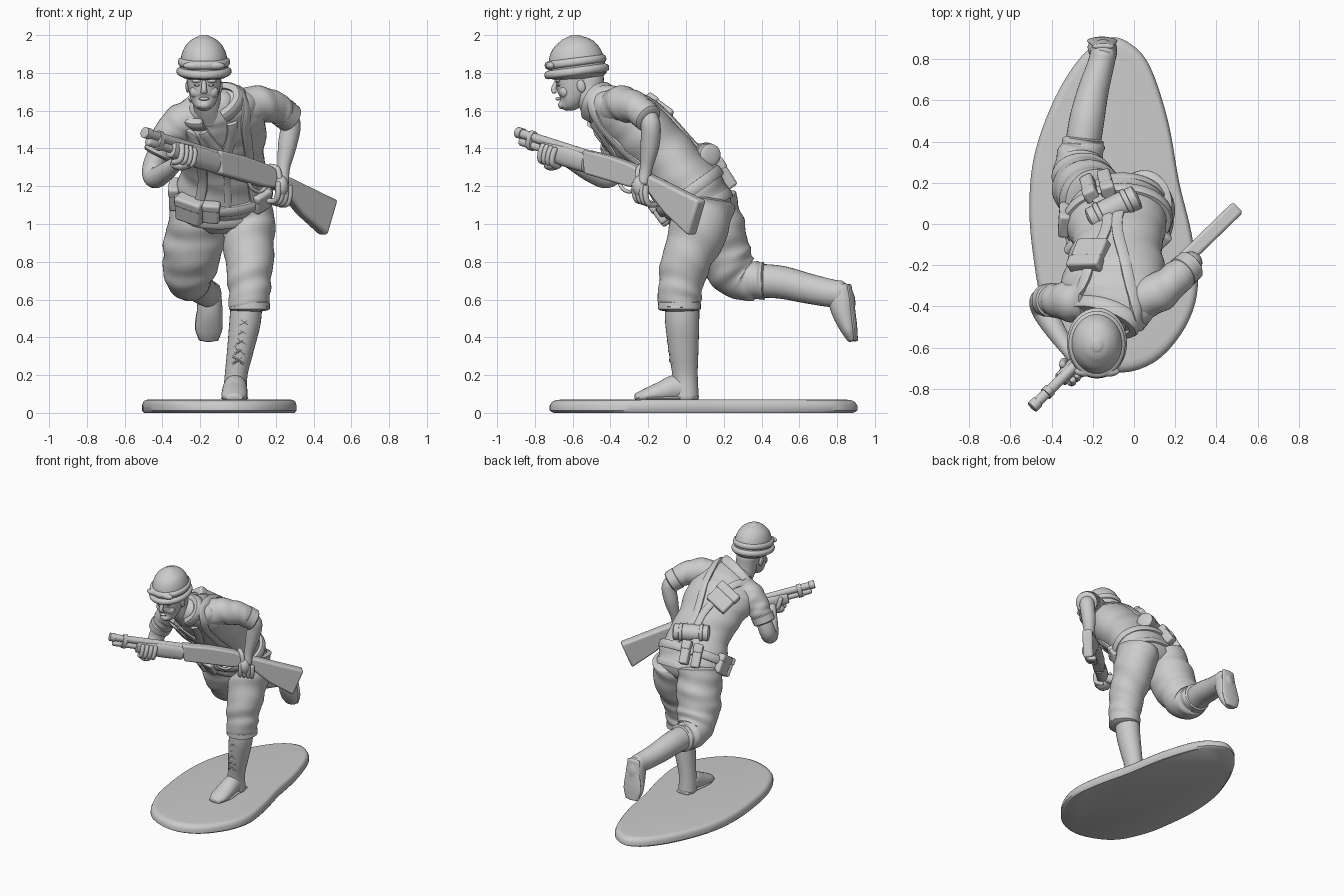
import bpy, bmesh, math
from mathutils import Vector as V, Matrix

XREF, ZREF = V((1, 0, 0)), V((0, 0, 1))

def make(name, bm, bev=0):
    bmesh.ops.recalc_face_normals(bm, faces=bm.faces)
    ob = bpy.data.objects.new(name, bpy.data.meshes.new(name))
    bm.to_mesh(ob.data)
    bm.free()
    bpy.context.collection.objects.link(ob)
    if bev:
        m = ob.modifiers.new("bevel", 'BEVEL')
        m.width, m.segments = bev, 3

def skin(name, rings, bev=0):
    """Closed surface through equal-sized rings of points."""
    bm = bmesh.new()
    rings = [[bm.verts.new(p) for p in r] for r in rings]
    for p, q in zip(rings, rings[1:]):
        for j in range(len(p)):
            bm.faces.new((p[j - 1], p[j], q[j], q[j - 1]))
    bm.faces.new(rings[0])
    bm.faces.new(rings[-1])
    make(name, bm, bev)

def catmull(p, s):
    """Smooth interpolation of tuples at parameter s."""
    i = max(0, min(int(s), len(p) - 2))
    t = s - i
    a, b, c, d = p[max(i - 1, 0)], p[i], p[i + 1], p[min(i + 2, len(p) - 1)]
    return [0.5 * (2 * q + (r - o) * t + (2 * o - 5 * q + 4 * r - u) * t * t
                   + (3 * q - o - 3 * r + u) * t ** 3) for o, q, r, u in zip(a, b, c, d)]

def frame(secs, s, ref):
    ahead, back = catmull(secs, min(s + .05, len(secs) - 1)), catmull(secs, max(s - .05, 0))
    T = (V(ahead[:3]) - V(back[:3])).normalized()
    X = (ref - T * T.dot(ref)).normalized()
    return V(catmull(secs, s)[:3]), T, X, T.cross(X)

def loft(name, secs, ref=XREF, n=28, k=6, fold=(0, 0, 0), end=.5, box=1.0):
    """Skin of elliptical sections (x, y, z, rx, ry) with rounded ends and cloth folds."""
    secs = [tuple(s) if len(s) == 5 else (*s, s[3]) for s in secs]
    N, rings = len(secs) - 1, []
    steps = [(0, -math.sin(a), math.cos(a)) for a in (1.45, 1.0, .5)]
    steps += [(i / k, 0, 1) for i in range(N * k + 1)]
    steps += [(N, math.sin(a), math.cos(a)) for a in (.5, 1.0, 1.45)]
    for s, off, sc in steps:
        c, T, X, Y = frame(secs, s, ref)
        rx, ry = catmull(secs, s)[3:5]
        c, ring = c + T * off * end * min(rx, ry), []
        for j in range(n):
            a = 2 * math.pi * j / n
            f = sc * (1 + fold[0] * math.sin(fold[1] * s + 2.2 * math.cos(a + fold[2]))
                      + fold[0] * .5 * math.sin(fold[1] * 1.7 * s + 3 * math.sin(a + 1)))
            co, si = math.cos(a), math.sin(a)
            ring.append(c + X * rx * f * math.copysign(abs(co) ** box, co)
                        + Y * ry * f * math.copysign(abs(si) ** box, si))
        rings.append(ring)
    skin(name, rings)

def ball(name, loc, size, rot=0):
    bm = bmesh.new()
    m = Matrix.Translation(loc) @ Matrix.Rotation(rot, 4, 'X') @ Matrix.Diagonal((*size, 1))
    bmesh.ops.create_uvsphere(bm, u_segments=20, v_segments=12, radius=1, matrix=m)
    make(name, bm)

# Base: rounded plate
outline = [(-.1, -.72), (.1, -.67), (.25, -.5), (.31, -.3), (.28, -.05), (.22, .2), (.165, .5), (.08, .76),
           (-.01, .87), (-.12, .905), (-.25, .82), (-.38, .62), (-.48, .35), (-.508, .1), (-.49, -.15),
           (-.44, -.4), (-.32, -.62)]
wrapped = outline[-2:] + outline + outline[:3]
edge = [catmull(wrapped, 2 + i / 5) for i in range(len(outline) * 5)]
skin("base", [[(-.1 + (x + .1) * s, .09 + (y - .09) * s, z) for x, y in edge] for z, s in
              ((0, .975), (.012, 1), (.04, 1), (.058, .985), (.068, .96), (.07, .93))])

# Torso: shirt leaning forward
TORSO = [(-.08, .09, 1.06, .235, .17), (-.08, .03, 1.16, .25, .185), (-.08, -.10, 1.33, .22, .168),
         (-.10, -.27, 1.50, .25, .172), (-.12, -.40, 1.59, .235, .13), (-.15, -.47, 1.635, .12, .085)]
TREF = V((1, .08, .13))
loft("shirt", TORSO, TREF, n=48, k=10, fold=(.018, 7, .5))

def on_torso(t, deg):
    c, T, X, Y = frame(TORSO, t, TREF)
    rx, ry = catmull(TORSO, t)[3:5]
    co, si = math.cos(math.radians(deg)), math.sin(math.radians(deg))
    return c + X * rx * co + Y * ry * si, (X * co / rx + Y * si / ry).normalized(), T

def strap(name, path, w=.026, h=.012, k=6):
    """Flat band following the torso through (t, degrees) points."""
    rings = []
    pts = [on_torso(*catmull(path, i / k)) for i in range((len(path) - 1) * k + 1)]
    for i, (p, n, _) in enumerate(pts):
        d = pts[min(i + 1, len(pts) - 1)][0] - pts[max(i - 1, 0)][0]
        side = d.cross(n).normalized() * w
        rings.append([p + side * a + n * h * b for a, b in
                      ((-1, -1), (-1, .7), (-.6, 1.2), (.6, 1.2), (1, .7), (1, -1))])
    skin(name, rings)

def pouch(name, t, deg, size, spin=0, lift=.02):
    """Bevelled box with a flap resting on the torso: width, height, depth."""
    p, n, T = on_torso(t, deg)
    up = (T - n * n.dot(T)).normalized()
    M = Matrix.Translation(p + n * lift) @ Matrix((up.cross(n), up, n)).transposed().to_4x4()
    M = M @ Matrix.Rotation(math.radians(spin), 4, 'Z')
    for part, s, y in (("", size, 0), ("_flap", (size[0] * 1.06, size[1] * .4, size[2] * 1.15), size[1] * .32)):
        bm = bmesh.new()
        bmesh.ops.create_cube(bm, size=1, matrix=M @ Matrix.Translation((0, y, 0)) @ Matrix.Diagonal((*s, 1)))
        make(name + part, bm, .014)

# Belt, collar, suspenders and lapels
strap("belt", [(1.1, a) for a in range(0, 361, 30)], .03, .016)
strap("shirt_hem", [(.3, a) for a in range(0, 361, 30)], .025, .008)
strap("collar", [(4.6, a) for a in range(-70, 251, 40)], .035, .02)
strap("front_placket", [(1.1, -90), (2, -90), (3, -90)], .018, .008)
for side, m in (("left", lambda a: a), ("right", lambda a: 180 - a)):
    strap(side + "_suspender", [(t, m(a)) for t, a in ((1.1, -52), (2, -55), (3, -58), (4, -50), (4.5, 0),
                                                       (4.1, 50), (3, 72), (2, 84), (1.1, 66))])
    strap(side + "_lapel", [(t, m(a)) for t, a in ((2.9, -88), (3.6, -78), (4.2, -68))], .028, .012)

# Gear on belt and back
pouch("back_pack", 2.9, 113, (.17, .17, .07), -14, -.002)
pouch("hip_pouch", 1.05, 222, (.15, .14, .07), 0, .015)
pouch("front_pouch", 1.1, 250, (.09, .12, .05), 0, .015)
pouch("left_pouch", 1.15, 318, (.11, .11, .05), 0, .01)
pouch("side_pouch", 1.0, 172, (.12, .14, .05), 0, .01)
for i in range(2):
    pouch(f"rear_pouch_{i}", .95, 96 + 19 * i, (.065, .17, .065), 8)
A, B, d = V((-.21, .02, 1.365)), V((.01, .13, 1.365)), V((.01, .005, 0))
loft("bed_roll", [(*A, .06), (*A.lerp(B, .5), .062), (*B, .06)], ZREF, end=.2)
for i, c in enumerate((A.lerp(B, .2), A.lerp(B, .8))):
    loft(f"roll_strap_{i}", [(*(c - d), .066), (*(c + d), .066)], ZREF, end=.1)

# Legs: trousers and cuff
loft("front_trouser", [(.04, .09, 1.12, .14, .17), (.055, .07, .98, .14, .155), (.06, .0, .8, .127, .132),
                       (.06, -.03, .66, .112, .117), (.06, -.035, .56, .108, .112)],
     n=40, k=10, fold=(.03, 6, 0), end=.15)
loft("front_cuff", [(.06, -.035, .585, .108, .113), (.06, -.035, .55, .109, .114)], end=.15)
loft("rear_trouser", [(-.19, .1, 1.12, .15, .17), (-.22, .15, .96, .16, .165), (-.25, .21, .81, .15, .145),
                      (-.265, .29, .715, .122, .12), (-.25, .37, .7, .105, .1), (-.245, .41, .7, .1, .1)],
     n=40, k=10, fold=(.032, 6, 1), end=.15)

# Boots with laces
loft("front_boot_shaft", [(.045, -.02, .58, .083, .09), (.037, -.02, .48, .083, .09), (.012, -.013, .33, .07, .079),
                          (-.01, -.005, .2, .06, .067), (-.015, 0, .08, .066, .068)])
loft("front_boot_foot", [(-.015, .02, .12, .058, .06), (-.015, -.05, .132, .063, .07), (-.018, -.13, .11, .068, .056),
                         (-.02, -.21, .09, .066, .04), (-.02, -.26, .08, .045, .025)])
loft("front_boot_sole", [(-.015, .06, .078, .055, .014), (-.015, -.06, .078, .062, .014),
                         (-.018, -.17, .078, .072, .014), (-.02, -.265, .078, .045, .012)])
loft("rear_boot_shaft", [(-.25, .37, .7, .085, .09), (-.23, .5, .692, .085, .087), (-.2, .64, .66, .076, .08),
                         (-.165, .76, .635, .066, .074), (-.15, .82, .63, .064, .07)])
loft("rear_boot_foot", [(-.15, .82, .66, .055, .055), (-.15, .825, .6, .064, .07), (-.15, .835, .53, .068, .062),
                        (-.155, .862, .44, .07, .042), (-.155, .878, .39, .05, .025)])
loft("rear_boot_sole", [(-.15, .862, .675, .053, .014), (-.15, .875, .58, .06, .016),
                        (-.155, .89, .46, .074, .016), (-.155, .896, .385, .052, .014)])
for i in range(10):
    z, s = .26 + .05 * (i // 2), .028 * (-1) ** i
    x, y = .012 + (z - .33) * .17, -.09 - (z - .33) * .11
    loft(f"boot_lace_{i}", [(x - s, y + .008, z, .006), (x, y - .003, z + .02, .006), (x + s, y + .008, z + .04, .006)],
         V((0, 1, .1)), n=8, k=2)

# Arms: rolled sleeves and forearms
loft("left_sleeve", [(.0, -.38, 1.61, .105), (.12, -.33, 1.635, .095), (.22, -.25, 1.605, .08), (.27, -.205, 1.565, .07)],
     ZREF, k=10, fold=(.035, 7, 0), end=.15)
loft("left_sleeve_roll", [(.235, -.235, 1.592, .08), (.275, -.2, 1.56, .077)], ZREF, end=.2)
loft("left_forearm", [(.23, -.23, 1.59, .05), (.278, -.19, 1.535, .053), (.262, -.19, 1.42, .05),
                      (.242, -.21, 1.3, .034), (.24, -.225, 1.22, .03)])
YREF = V((0, 1, 0))
loft("right_sleeve", [(-.22, -.37, 1.57, .11), (-.32, -.375, 1.52, .097), (-.385, -.37, 1.44, .08), (-.42, -.37, 1.38, .073)],
     YREF, k=10, fold=(.035, 7, 2), end=.15)
loft("right_sleeve_roll", [(-.402, -.37, 1.415, .083), (-.425, -.37, 1.37, .08)], YREF, end=.2)
loft("right_forearm", [(-.41, -.365, 1.41, .055), (-.448, -.372, 1.3, .058), (-.44, -.42, 1.245, .056),
                       (-.385, -.51, 1.275, .05), (-.32, -.61, 1.325, .035), (-.29, -.655, 1.345, .03)], V((1, .5, .3)))

# Head, face and neck
loft("neck", [(-.145, -.43, 1.57, .085), (-.165, -.5, 1.66, .075, .078), (-.175, -.52, 1.77, .08, .085)])
loft("head", [(-.18, -.645, 1.625, .042, .034), (-.18, -.618, 1.655, .068, .068), (-.18, -.592, 1.72, .085, .1),
              (-.18, -.58, 1.79, .093, .113), (-.18, -.575, 1.85, .09, .11)])
loft("nose", [(-.18, -.685, 1.755, .011), (-.18, -.7, 1.715, .015), (-.18, -.696, 1.697, .019, .012)], n=14)
ball("lips", (-.18, -.677, 1.663), (.027, .014, .01))
ball("chin", (-.18, -.655, 1.63), (.034, .022, .022))
for s in (-1, 1):
    ball(f"ear_{s}", (-.18 + s * .086, -.555, 1.73), (.012, .022, .034), .2)
    ball(f"brow_{s}", (-.18 + s * .036, -.678, 1.757), (.032, .013, .009))
    ball(f"eye_{s}", (-.18 + s * .036, -.674, 1.735), (.018, .012, .007))
    ball(f"cheek_{s}", (-.18 + s * .042, -.642, 1.7), (.034, .028, .034))
    ball(f"goggle_{s}", (-.18 + s * .055, -.715, 1.838), (.055, .026, .022))

# Helmet with rim and band
loft("helmet", [(-.18, -.575, 1.79, .128, .154), (-.18, -.579, 1.85, .125, .15), (-.18, -.582, 1.9, .118, .139),
                (-.18, -.585, 1.945, .097, .113), (-.18, -.588, 1.978, .062, .072), (-.18, -.589, 1.993, .03, .035)],
     n=36, end=.25)
tilt = Matrix.Translation((-.18, -.58, 1.82)) @ Matrix.Rotation(.13, 4, 'X')
for name, z, g in (("helmet_rim", -.012, 1), ("helmet_band", .038, .95)):
    loft(name, [(*(tilt @ V((0, 0, z + o))), (.146 - e) * g, (.173 - e) * g)
                for o, e in ((-.022, .018), (-.014, .004), (0, 0), (.014, .004), (.022, .018))], n=36, k=2, end=.02)

# Rifle, in its own frame: u along the barrel to the butt, v up, w outward
D = V((.70, .68, -.216)).normalized()
W = D.cross(ZREF).normalized()
U = W.cross(D)

def G(u, v, w=0):
    return V((-.49, -.885, 1.475)) + D * u + U * v + W * w

def tube(name, pts, r, ref=U, end=.5):
    loft(name, [(*G(*p), r) for p in pts], ref, n=16, k=4, end=end)

def plate(name, prof, half, bev):
    skin(name, [[G(u, v, s * half) for u, v in prof] for s in (-1, 1)], bev)

tube("barrel", [(0, .008), (.3, .008), (.62, .008)], .025, end=.1)
tube("magazine_tube", [(.03, -.034), (.3, -.036), (.6, -.036)], .022)
tube("muzzle_ring", [(-.008, .008), (.03, .008)], .03, end=.1)
loft("barrel_band", [(*G(.09, -.012), .053, .031), (*G(.12, -.012), .053, .031)], U, end=.1)
loft("fore_grip", [(*G(.2, -.035), .045, .036), (*G(.38, -.035), .056, .042), (*G(.54, -.035), .054, .04)], U, end=.2, box=.8)
plate("receiver", [(.52, .03), (.72, .04), (.9, .034), (1., .01), (1., -.07), (.9, -.085), (.56, -.09)], .037, .012)
plate("stock", [(.95, .015), (1.1, 0), (1.435, -.04), (1.4, -.24), (1.2, -.165), (1.06, -.085), (.95, -.07)], .036, .016)
tube("trigger_guard", [(.8, -.08), (.83, -.11), (.89, -.115), (.93, -.08)], .01, W)

# Hands gripping the rifle
ball("right_palm", G(.29, -.095, -.005), (.055, .055, .034), .3)
ball("left_palm", G(1.0, -.06, .04), (.038, .042, .058))
for i in range(4):
    u, x = .235 + .031 * i, .965 + .029 * i
    tube(f"right_finger_{i}", [(u, -.1, 0), (u, -.088, .045), (u, -.04, .052), (u, -.005, .04)], .0155, D)
    tube(f"left_finger_{i}", [(x, -.05, .05), (x + .01, -.1, .05), (x + .02, -.14, .03), (x + .02, -.145, -.02)], .0155, D)
tube("right_thumb", [(.3, -.1, -.03), (.28, -.06, -.052), (.25, -.01, -.045)], .017, D)
tube("left_thumb", [(.98, -.03, .045), (.96, .025, .03), (.95, .035, -.02)], .016, D)

# Smooth shading
for ob in bpy.data.objects:
    ob.select_set(True)
    bpy.context.view_layer.objects.active = ob
bpy.ops.object.shade_smooth_by_angle(angle=math.radians(42))
